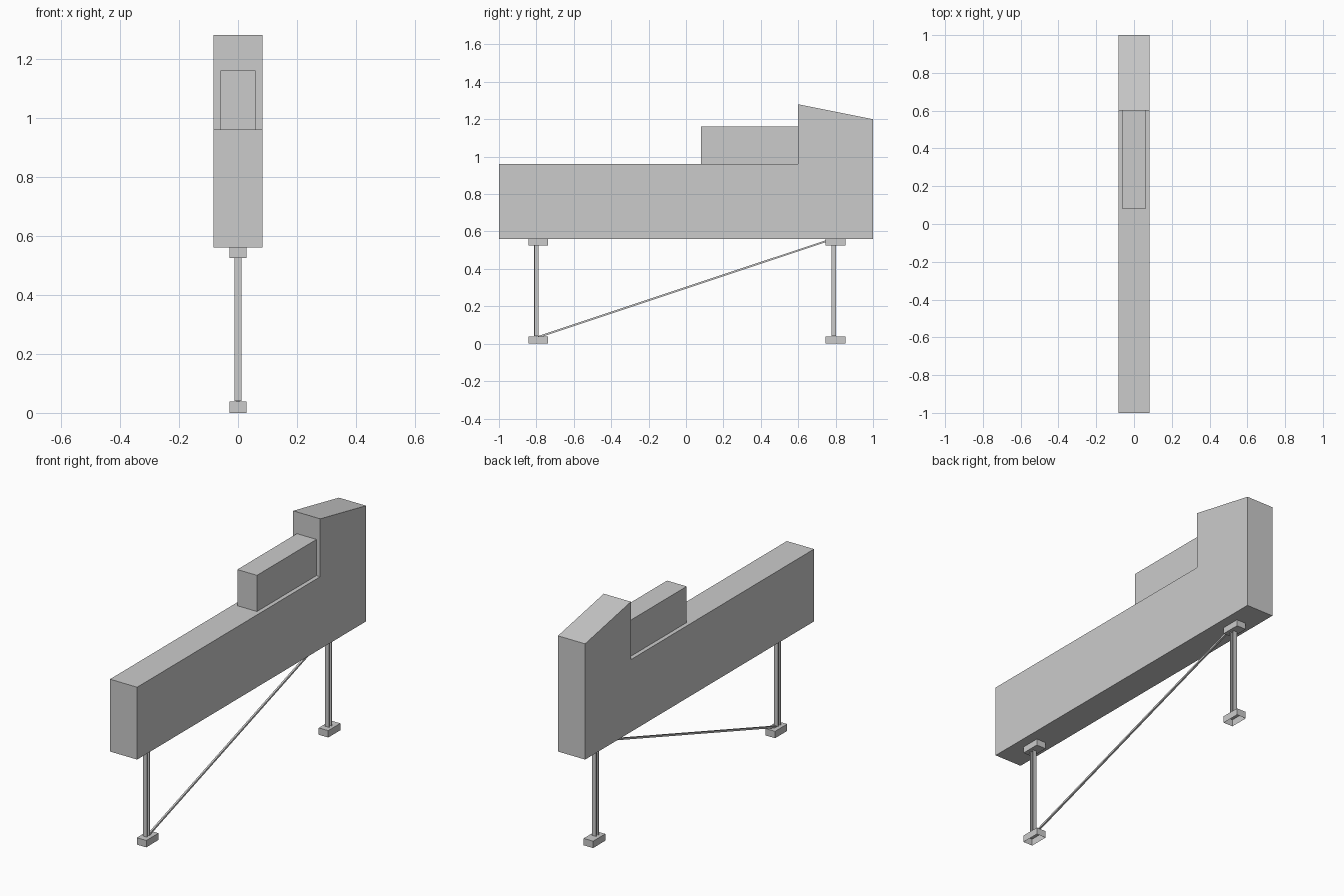
import bpy, bmesh
from mathutils import Vector

cube = bpy.data.objects.get("Cube")
if cube:
    bpy.data.objects.remove(cube, do_unlink=True)

grey = bpy.data.materials.new("plain grey")
grey.use_nodes = True
grey.diffuse_color = (0.6, 0.6, 0.6, 1)
grey.node_tree.nodes["Principled BSDF"].inputs["Base Color"].default_value = (0.6, 0.6, 0.6, 1)


def finish(name, bm):
    bmesh.ops.recalc_face_normals(bm, faces=bm.faces)
    mesh = bpy.data.meshes.new(name)
    bm.to_mesh(mesh)
    bm.free()
    mesh.materials.append(grey)
    obj = bpy.data.objects.new(name, mesh)
    bpy.context.collection.objects.link(obj)
    return obj


def prism(name, outline, offset):
    """Extrude a flat outline of 3D points along an offset."""
    bm = bmesh.new()
    face = bm.faces.new([bm.verts.new(p) for p in outline])
    new = bmesh.ops.extrude_face_region(bm, geom=[face], use_keep_orig=True)["geom"]
    bmesh.ops.translate(bm, vec=offset, verts=[v for v in new if isinstance(v, bmesh.types.BMVert)])
    return finish(name, bm)


def box(name, low, high, open_bottom=False):
    bm = bmesh.new()
    bmesh.ops.create_cube(bm, size=1)
    low, high = Vector(low), Vector(high)
    bmesh.ops.scale(bm, vec=high - low, verts=bm.verts)
    bmesh.ops.translate(bm, vec=(low + high) / 2, verts=bm.verts)
    if open_bottom:
        bmesh.ops.delete(bm, geom=[f for f in bm.faces if f.normal.z < -0.5], context="FACES_ONLY")
    return finish(name, bm)


# Long body with the raised, sloping rear
HALF = 0.083
side = [(-1, 0.56), (1, 0.56), (1, 1.2), (0.6, 1.28), (0.6, 0.96), (-1, 0.96)]
prism("body", [(-HALF, y, z) for y, z in side], (2 * HALF, 0, 0))
box("upper_housing", (-0.06, 0.08, 0.96), (0.06, 0.6, 1.16))

# Flanged posts between hollow feet and top pads
W, T = 0.0125, 0.004
half = [(W, -W), (W, T - W), (T / 2, T - W), (T / 2, W - T), (W, W - T), (W, W)]
section = half + [(-x, y) for x, y in reversed(half)]
for end, y in (("front", -0.80), ("rear", 0.79)):
    prism(end + "_post", [(x, y + dy, 0.04) for x, dy in section], (0, 0, 0.485))
    for part, z, hollow in (("foot", 0, True), ("top_pad", 0.525, False)):
        box(f"{end}_{part}", (-0.029, y - 0.043, z), (0.029, y + 0.063, z + 0.038), hollow)

# Diagonal brace from the front foot to the rear pad
start, stop = Vector((0, -0.79, 0.036)), Vector((0, 0.76, 0.552))
brace = box("diagonal_brace", (-0.005, -0.005, 0), (0.005, 0.005, (stop - start).length))
brace.rotation_mode = "QUATERNION"
brace.rotation_quaternion = (stop - start).to_track_quat("Z", "X")
brace.location = start
